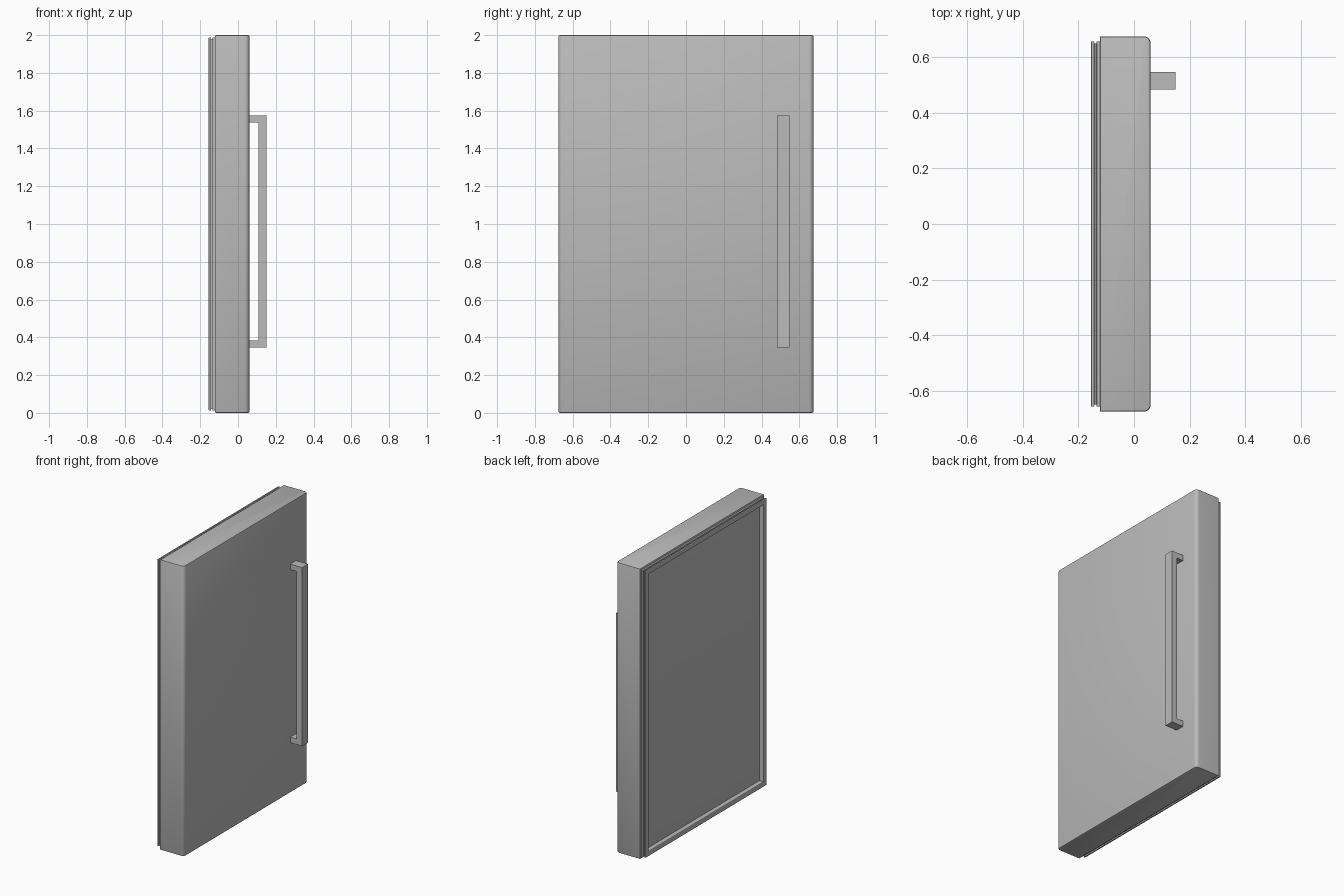
import bpy, bmesh

if "Cube" in bpy.data.objects:
    bpy.data.objects.remove(bpy.data.objects["Cube"])

grey = bpy.data.materials.new("grey")
grey.diffuse_color = (0.5, 0.5, 0.5, 1)
grey.use_nodes = True
grey.node_tree.nodes["Principled BSDF"].inputs["Base Color"].default_value = grey.diffuse_color


def finish(name, bm, smooth=False):
    bmesh.ops.recalc_face_normals(bm, faces=bm.faces)
    me = bpy.data.meshes.new(name)
    bm.to_mesh(me)
    bm.free()
    me.materials.append(grey)
    ob = bpy.data.objects.new(name, me)
    bpy.context.collection.objects.link(ob)
    if smooth:
        bpy.ops.object.select_all(action='DESELECT')
        ob.select_set(True)
        bpy.context.view_layer.objects.active = ob
        bpy.ops.object.shade_smooth_by_angle(angle=0.6)
    return ob


def box(x0, x1, y0, y1, z0, z1):
    bm = bmesh.new()
    bmesh.ops.create_cube(bm, size=1)
    for v in bm.verts:
        v.co.x = x1 if v.co.x > 0 else x0
        v.co.y = y1 if v.co.y > 0 else y0
        v.co.z = z1 if v.co.z > 0 else z0
    return bm


# Door slab: rounded outer vertical edges, softly eased top and bottom
bm = box(-0.122, 0.06, -0.675, 0.675, 0.0, 2.0)
edges = [e for e in bm.edges if all(v.co.x > 0 for v in e.verts)
         and abs(e.verts[0].co.z - e.verts[1].co.z) > 1]
bmesh.ops.bevel(bm, geom=edges, offset=0.024, segments=5, profile=0.5, affect='EDGES')
edges = [e for e in bm.edges if abs(e.verts[0].co.z - e.verts[1].co.z) < 1e-4]
bmesh.ops.bevel(bm, geom=edges, offset=0.007, segments=2, profile=0.5, affect='EDGES')
finish("door_slab", bm, True)

# Seal: grooved profile (inset from seal edge, x) swept round the rectangle
profile = [(0, -0.122), (0, -0.134), (0.008, -0.136), (0.008, -0.142),
           (0, -0.144), (0, -0.153), (0.003, -0.155), (0.030, -0.155),
           (0.033, -0.153), (0.033, -0.122)]
bm = bmesh.new()
rings = []
for inset, x in profile:
    y, h = 0.657 - inset, 0.987 - inset
    rings.append([bm.verts.new((x, sy * y, 1 + sz * h))
                  for sy, sz in ((-1, -1), (1, -1), (1, 1), (-1, 1))])
for i, a in enumerate(rings):
    b = rings[(i + 1) % len(rings)]
    for k in range(4):
        n = (k + 1) % 4
        bm.faces.new((a[k], a[n], b[n], b[k]))
finish("door_seal", bm)

# Handle: C-shaped side profile (x, z) extruded across y
outline = [(0.058, 0.345), (0.15, 0.345), (0.15, 1.575), (0.058, 1.575),
           (0.058, 1.537), (0.108, 1.537), (0.108, 0.383), (0.058, 0.383)]
bm = bmesh.new()
face = bm.faces.new([bm.verts.new((x, 0.483, z)) for x, z in outline])
ext = bmesh.ops.extrude_face_region(bm, geom=[face])
for v in ext["geom"]:
    if isinstance(v, bmesh.types.BMVert):
        v.co.y = 0.547
finish("handle", bm)
